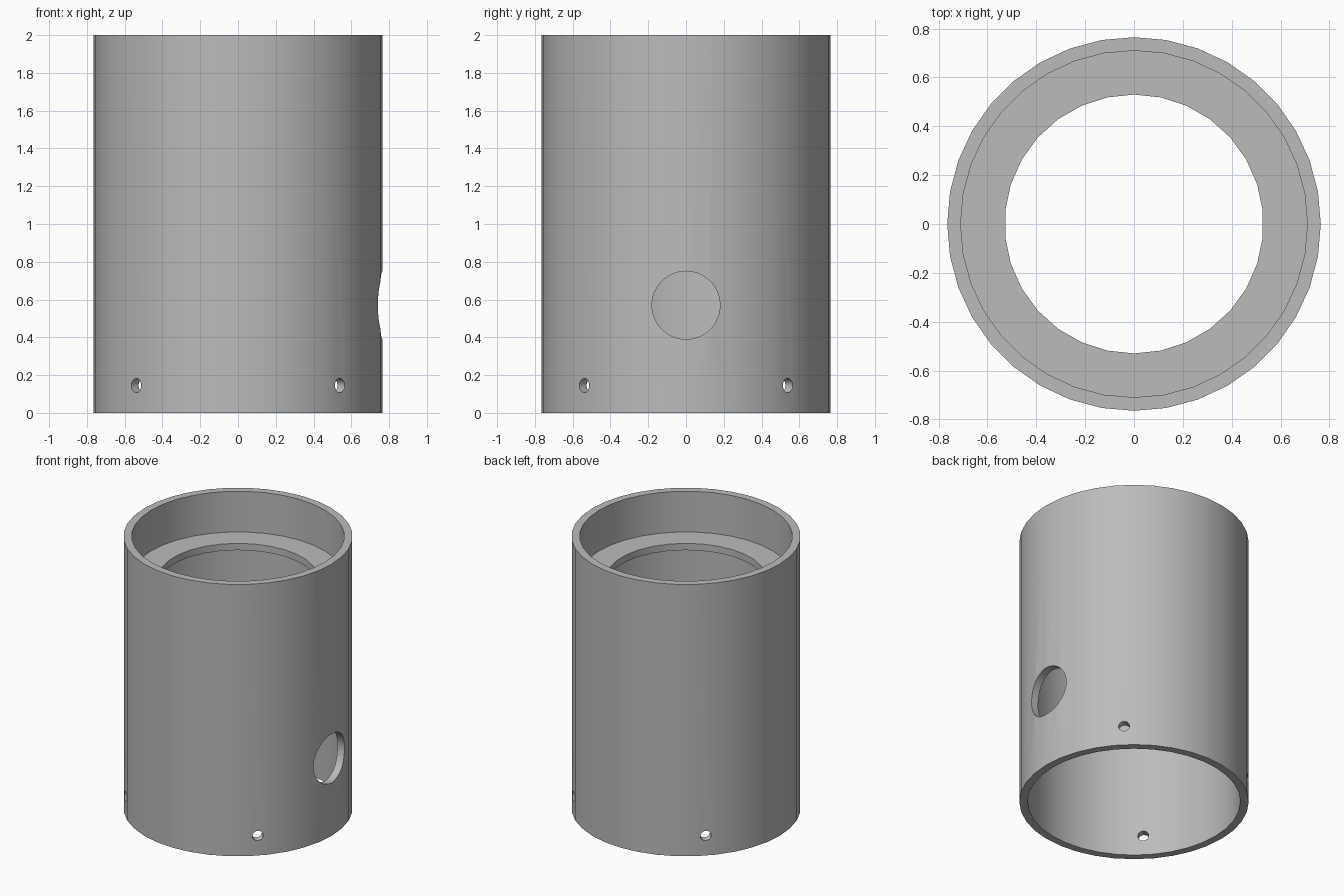
import bpy
import math

cube = bpy.data.objects.get("Cube")
if cube:
    bpy.data.objects.remove(cube)

# Colour
grey = bpy.data.materials.new("plain grey")
grey.use_nodes = True
colour = (0.5, 0.5, 0.5, 1)
grey.diffuse_color = colour
grey.node_tree.nodes["Principled BSDF"].inputs["Base Color"].default_value = colour


def cylinder(name, radius, bottom, top, sides=36):
    """Upright cylinder between two heights."""
    bpy.ops.mesh.primitive_cylinder_add(
        vertices=sides, radius=radius, depth=top - bottom,
        location=(0, 0, (bottom + top) / 2))
    obj = bpy.context.object
    obj.name = name
    obj.data.materials.append(grey)
    return obj


def wall_drill(name, radius, height, angle, sides):
    """Horizontal cylinder crossing the wall at one bearing."""
    bpy.ops.mesh.primitive_cylinder_add(
        vertices=sides, radius=radius, depth=0.5,
        location=(0.7 * math.cos(angle), 0.7 * math.sin(angle), height),
        rotation=(0, math.pi / 2, angle))
    obj = bpy.context.object
    obj.name = name
    obj.data.materials.append(grey)
    return obj


# Outer body
housing = cylinder("tube_housing", 0.765, 0, 2)

# Top recess, lower bore and the opening through the thin ledge between them
cutters = [
    cylinder("top_recess_cutter", 0.71, 1.7, 2.2),
    cylinder("lower_bore_cutter", 0.71, -0.2, 1.65),
    cylinder("ledge_opening_cutter", 0.53, 1.5, 1.9, 30),
    wall_drill("side_port_cutter", 0.18, 0.57, 0, 48),
]

# Four screw holes around the foot
for i in range(4):
    cutters.append(wall_drill("screw_hole_cutter", 0.037, 0.145,
                              math.radians(45 + 90 * i), 20))

for cutter in cutters:
    cutter.hide_render = True
    cut = housing.modifiers.new(cutter.name, "BOOLEAN")
    cut.operation = "DIFFERENCE"
    cut.solver = "EXACT"
    cut.object = cutter

# Bake the cuts and remove the cutters
bpy.ops.object.select_all(action="DESELECT")
housing.select_set(True)
bpy.context.view_layer.objects.active = housing
for modifier in list(housing.modifiers):
    bpy.ops.object.modifier_apply(modifier=modifier.name)
for cutter in cutters:
    bpy.data.objects.remove(cutter)

bpy.ops.object.shade_smooth_by_angle(angle=math.radians(30))
